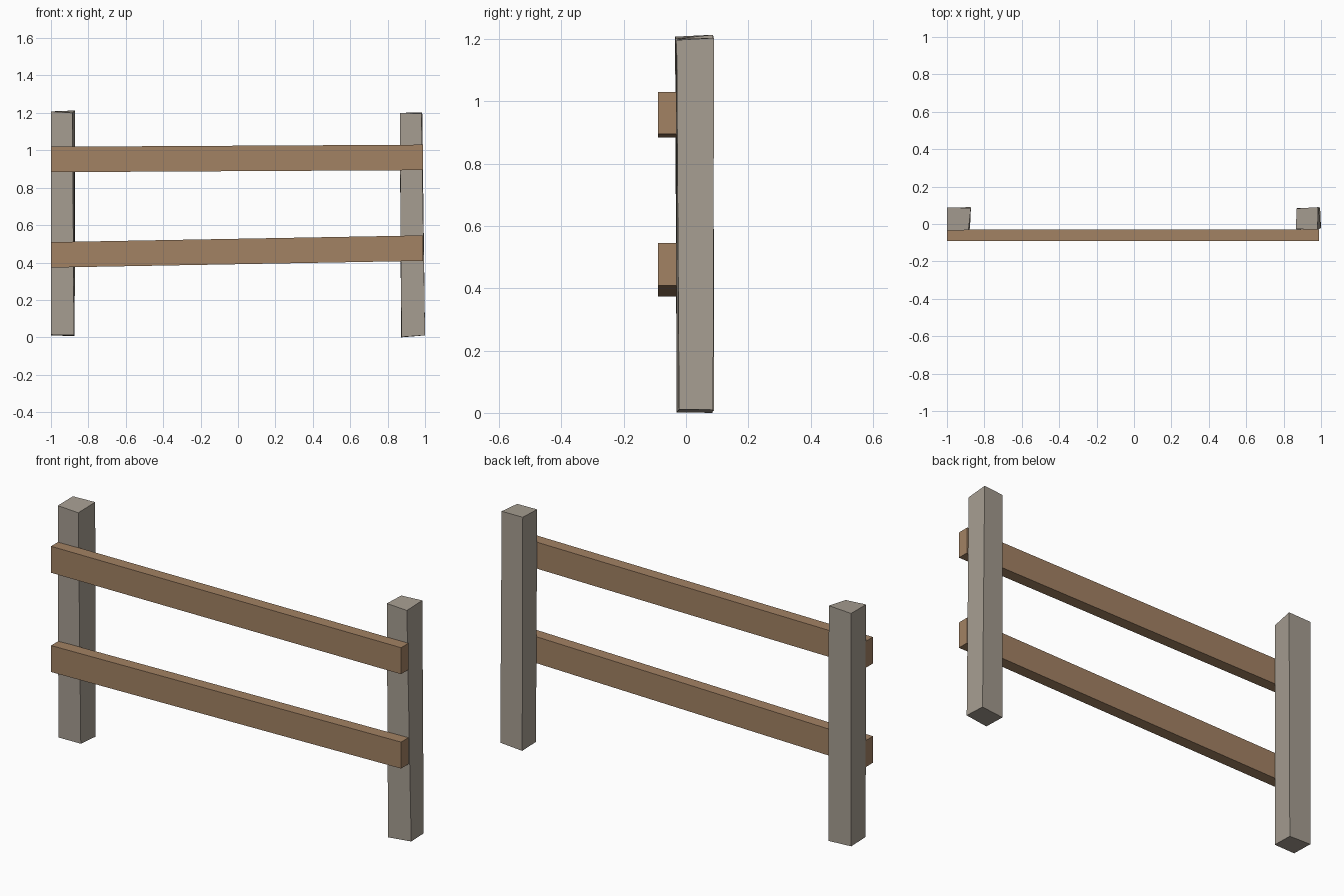
import bpy
import bmesh

cube = bpy.data.objects.get("Cube")
if cube:
    bpy.data.objects.remove(cube, do_unlink=True)


def make_material(name, rgb):
    mat = bpy.data.materials.new(name)
    mat.use_nodes = True
    colour = (*rgb, 1)
    mat.diffuse_color = colour
    mat.node_tree.nodes["Principled BSDF"].inputs["Base Color"].default_value = colour
    return mat


def bridge(name, start, end, mat):
    """Solid between two matching four-cornered ends."""
    bm = bmesh.new()
    a = [bm.verts.new(p) for p in start]
    b = [bm.verts.new(p) for p in end]
    bm.faces.new(a)
    bm.faces.new(b)
    for i in range(len(a)):
        j = (i + 1) % len(a)
        bm.faces.new((a[i], a[j], b[j], b[i]))
    bmesh.ops.recalc_face_normals(bm, faces=bm.faces)
    mesh = bpy.data.meshes.new(name)
    bm.to_mesh(mesh)
    bm.free()
    mesh.materials.append(mat)
    obj = bpy.data.objects.new(name, mesh)
    bpy.context.scene.collection.objects.link(obj)
    return obj


def rail(name, left_z, right_z, mat, height=0.136):
    """Sloping plank with upright ends."""
    def end(x, z):
        return [(x, y, z + h) for y, h in
                ((-0.09, 0), (-0.03, 0), (-0.03, height), (-0.09, height))]
    return bridge(name, end(-1, left_z), end(0.99, right_z), mat)


grey_wood = make_material("weathered grey wood", (0.386, 0.342, 0.287))
brown_wood = make_material("brown wood", (0.365, 0.223, 0.126))

# Slightly crooked posts, corners running front to back around each end
bridge("right_post",
       [(-1, -0.03, 0.014), (-0.877, -0.024, 0.012),
        (-0.873, 0.09, 0.006), (-1, 0.087, 0.011)],
       [(-1, -0.035, 1.207), (-0.885, -0.033, 1.2),
        (-0.872, 0.086, 1.213), (-1, 0.088, 1.208)], grey_wood)
bridge("left_post",
       [(0.874, -0.03, 0.002), (1, -0.022, 0.011),
        (0.995, 0.087, 0.01), (0.872, 0.085, 0)],
       [(0.865, -0.027, 1.2), (0.981, -0.03, 1.196),
        (0.985, 0.09, 1.203), (0.87, 0.083, 1.2)], grey_wood)

# Rails fixed across the front of the posts
rail("upper_rail", 0.883, 0.894, brown_wood)
rail("lower_rail", 0.373, 0.409, brown_wood)
